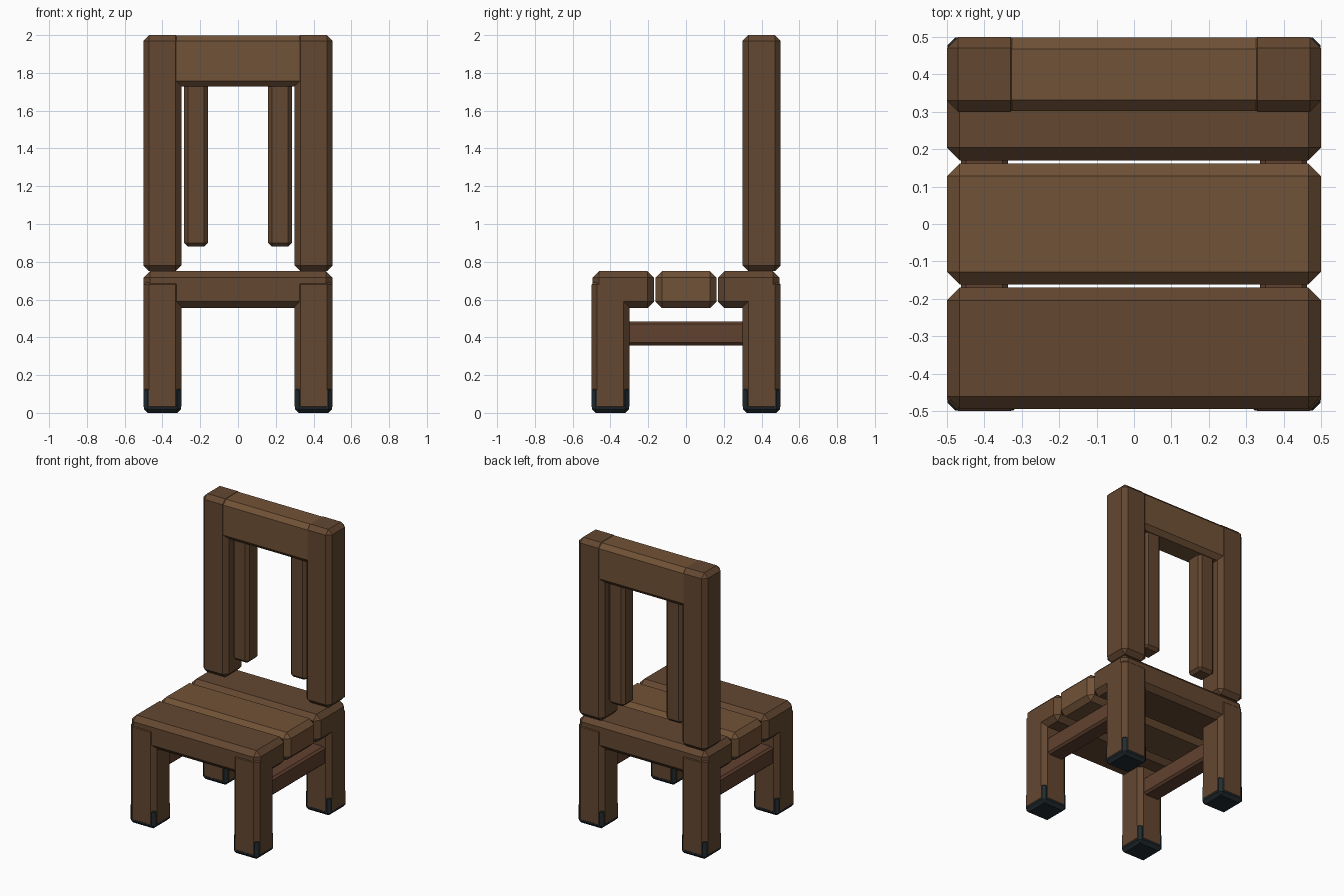
import bpy, bmesh

if "Cube" in bpy.data.objects:
    bpy.data.objects.remove(bpy.data.objects["Cube"])


def material(name, color):
    m = bpy.data.materials.new(name)
    m.diffuse_color = (*color, 1.0)
    m.use_nodes = True
    m.node_tree.nodes["Principled BSDF"].inputs["Base Color"].default_value = m.diffuse_color
    return m


wood = material("wood", (0.125, 0.063, 0.03))
light_wood = material("light_wood", (0.165, 0.085, 0.038))
red_wood = material("red_wood", (0.12, 0.053, 0.028))
rubber = material("rubber", (0.016, 0.025, 0.03))


def block(name, lo, hi, chamfer, mat):
    """Box between two corners with a flat chamfer on every edge."""
    bm = bmesh.new()
    bmesh.ops.create_cube(bm, size=1)
    for v in bm.verts:
        v.co = [(a + b) / 2 + c * (b - a) for a, b, c in zip(lo, hi, v.co)]
    bmesh.ops.bevel(bm, geom=bm.edges[:], offset=chamfer, segments=1,
                    affect='EDGES', profile=0.5)
    me = bpy.data.meshes.new(name)
    bm.to_mesh(me)
    bm.free()
    me.materials.append(mat)
    ob = bpy.data.objects.new(name, me)
    bpy.context.collection.objects.link(ob)


def mirrored(name, sx, x0, x1, y, z, chamfer, mat):
    """Block placed on the left (sx=-1) or right (sx=1) side."""
    a, b = sorted((sx * x0, sx * x1))
    block(name, (a, y[0], z[0]), (b, y[1], z[1]), chamfer, mat)


# Seat planks
block("front_plank", (-0.5, -0.495, 0.555), (0.5, -0.17, 0.75), 0.034, wood)
block("middle_plank", (-0.5, -0.162, 0.555), (0.5, 0.162, 0.75), 0.034, light_wood)
block("back_plank", (-0.5, 0.17, 0.555), (0.5, 0.495, 0.75), 0.034, wood)

for sx, side in ((-1, "left"), (1, "right")):
    # Legs with dark end caps showing at the chamfered corners
    for y, end in (((-0.5, -0.3), "front"), ((0.3, 0.5), "back")):
        mirrored(f"{end}_{side}_leg", sx, 0.3, 0.5, y, (0.003, 0.71), 0.03, wood)
        mirrored(f"{end}_{side}_foot_cap", sx, 0.302, 0.498,
                 (y[0] + 0.002, y[1] - 0.002), (0, 0.14), 0.02, rubber)
    # Side stretcher, back post and back slat
    mirrored(f"{side}_stretcher", sx, 0.337, 0.463, (-0.4, 0.4), (0.358, 0.484), 0.014, red_wood)
    mirrored(f"{side}_back_post", sx, 0.3, 0.5, (0.3, 0.5), (0.75, 2.0), 0.03, wood)
    mirrored(f"{side}_back_slat", sx, 0.16, 0.286, (0.337, 0.463), (0.88, 1.85), 0.02, wood)

# Top rail of the backrest
block("top_rail", (-0.46, 0.302, 1.727), (0.46, 0.498, 1.998), 0.03, light_wood)
